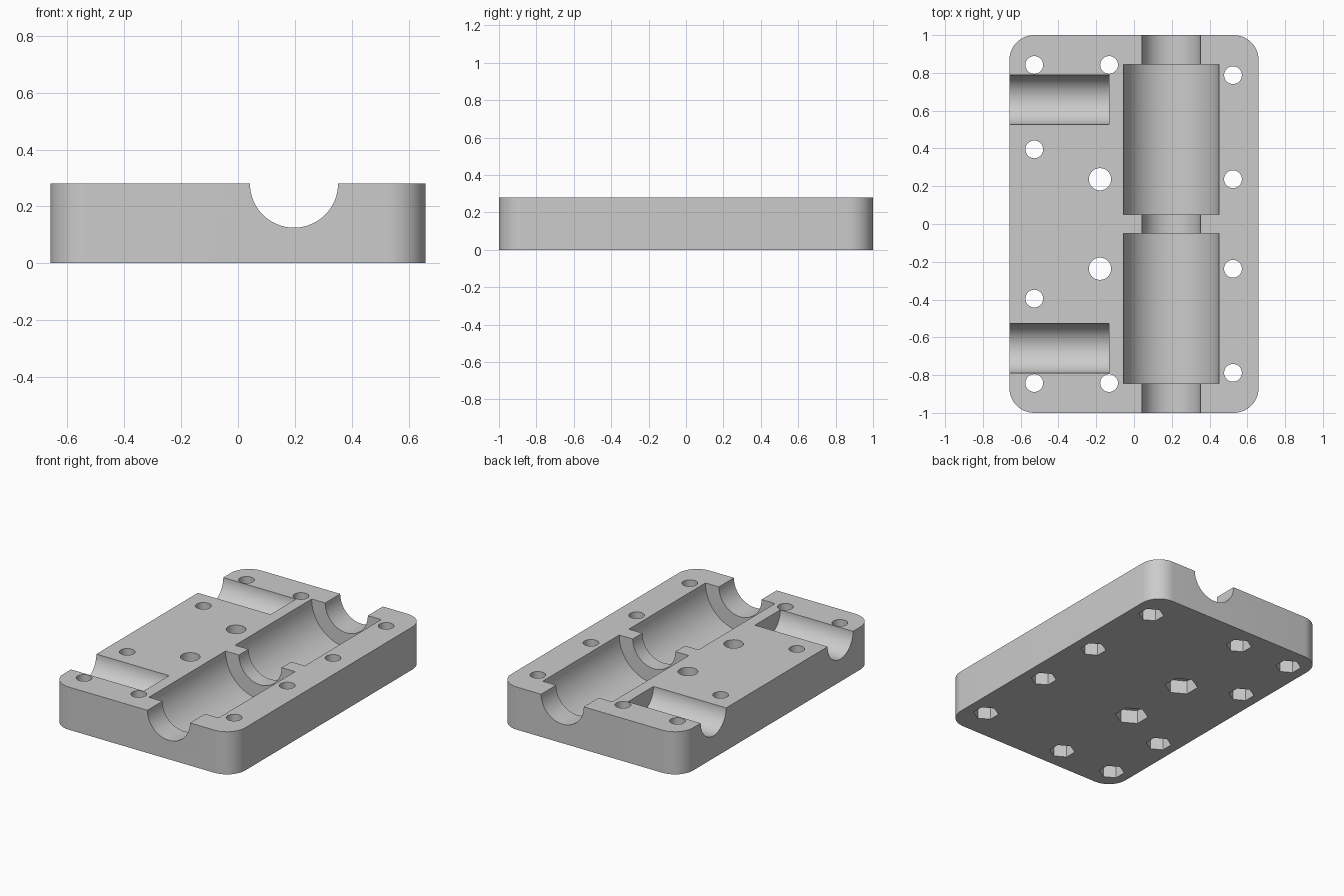
import bpy
import bmesh
from math import pi, radians

cube = bpy.data.objects.get("Cube")
if cube:
    bpy.data.objects.remove(cube, do_unlink=True)

HALF_X, HALF_Y, TOP = 0.66, 1.0, 0.28

grey = bpy.data.materials.new("plain_grey")
grey.use_nodes = True
colour = (0.6, 0.6, 0.6, 1)
grey.diffuse_color = colour
grey.node_tree.nodes["Principled BSDF"].inputs["Base Color"].default_value = colour

# Plate with rounded upright corners
bpy.ops.mesh.primitive_cube_add(size=2, location=(0, 0, TOP / 2))
plate = bpy.context.object
plate.name = "mould_plate"
plate.scale = (HALF_X, HALF_Y, TOP / 2)
bpy.ops.object.transform_apply(location=True, rotation=True, scale=True)
bm = bmesh.new()
bm.from_mesh(plate.data)
upright = [e for e in bm.edges if abs(e.verts[0].co.z - e.verts[1].co.z) > 0.1]
bmesh.ops.bevel(bm, geom=upright, offset=0.132, offset_type='OFFSET',
                segments=12, profile=0.5, affect='EDGES')
bm.to_mesh(plate.data)
bm.free()
plate.data.materials.append(grey)


def cut(name, radius, start, end, axis, centre, sides=62):
    """Subtract a cylinder running from start to end along one axis."""
    location = list(centre)
    location["xyz".index(axis)] = (start + end) / 2
    rotation = {"x": (0, pi / 2, pi / 2), "y": (pi / 2, 0, 0), "z": (0, 0, 0)}[axis]
    if axis == "x":
        rotation = (pi / 2, 0, pi / 2)
    bpy.ops.mesh.primitive_cylinder_add(vertices=sides, radius=radius,
                                        depth=end - start, location=location,
                                        rotation=rotation)
    cutter = bpy.context.object
    cutter.name = name
    cutter.hide_render = True
    cutter.data.materials.append(grey)
    mod = plate.modifiers.new(name, 'BOOLEAN')
    mod.operation = 'DIFFERENCE'
    mod.solver = 'EXACT'
    mod.object = cutter
    bpy.ops.object.select_all(action='DESELECT')
    plate.select_set(True)
    bpy.context.view_layer.objects.active = plate
    bpy.ops.object.modifier_apply(modifier=name)
    bpy.data.objects.remove(cutter, do_unlink=True)


# Long narrow channel
CHANNEL_X = 0.197
cut("channel", 0.155, -1.1, 1.1, "y", (CHANNEL_X, 0, TOP))

# Wide chambers, side sockets, and bolt holes with nut pockets, on both halves
small_holes = [(-0.528, 0.842), (-0.132, 0.842), (-0.528, 0.395),
               (0.524, 0.788), (0.524, 0.237)]
large_hole = (-0.18, 0.237)
for side in (1, -1):
    near, far = sorted((side * 0.05, side * 0.844))
    cut("chamber", 0.253, near, far, "y", (CHANNEL_X, 0, TOP))
    cut("socket", 0.132, -0.8, -0.132, "x", (0, side * 0.658, TOP))
    bolts = [(x, y, 0.047, 0.078) for x, y in small_holes]
    bolts.append((*large_hole, 0.059, 0.101))
    for x, y, hole, nut in bolts:
        cut("bolt_hole", hole, -0.1, 0.5, "z", (x, side * y, 0), 32)
        cut("nut_pocket", nut, -0.1, 0.09, "z", (x, side * y, 0), 6)

bpy.ops.object.shade_smooth_by_angle(angle=radians(30))
